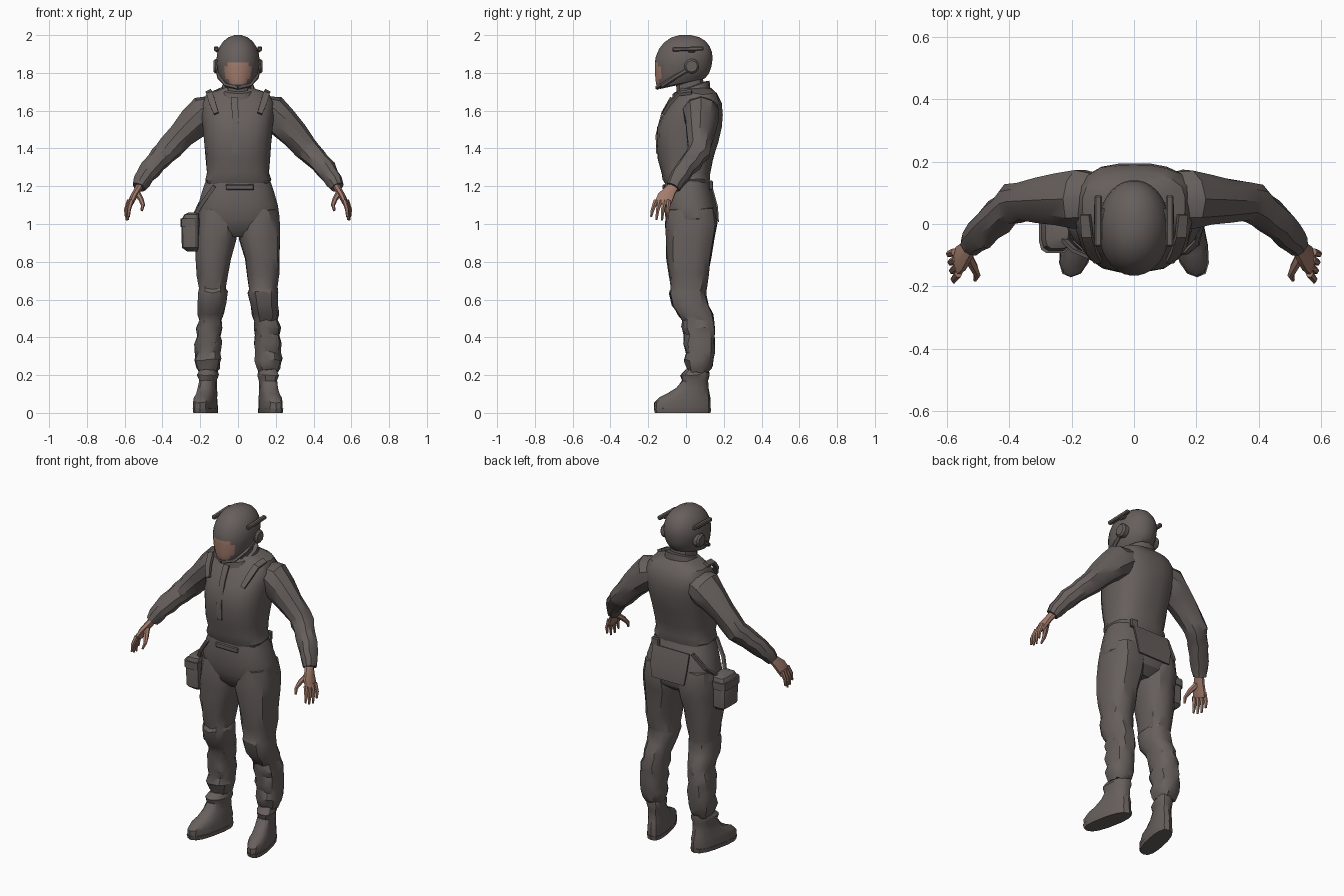
import bpy, bmesh, math, random
from mathutils import Vector

random.seed(4)


def material(name, rgb):
    m = bpy.data.materials.new(name)
    m.diffuse_color = (*rgb, 1)
    return m


SUIT = material("grey_brown_cloth", (0.135, 0.115, 0.108))
SKIN = material("skin", (0.36, 0.20, 0.15))


def skin_rings(name, rings, mat, angle=32):
    """Join rings of points into a closed, capped tube."""
    bm = bmesh.new()
    vs = [[bm.verts.new(p) for p in r] for r in rings]
    n = len(vs[0])
    for a, b in zip(vs, vs[1:]):
        for i in range(n):
            j = (i + 1) % n
            bm.faces.new((a[i], a[j], b[j], b[i]))
    bm.faces.new(vs[0])
    bm.faces.new(vs[-1])
    bmesh.ops.recalc_face_normals(bm, faces=bm.faces)
    me = bpy.data.meshes.new(name)
    bm.to_mesh(me)
    bm.free()
    me.materials.append(mat)
    ob = bpy.data.objects.new(name, me)
    bpy.context.collection.objects.link(ob)
    bpy.ops.object.select_all(action='DESELECT')
    bpy.context.view_layer.objects.active = ob
    ob.select_set(True)
    bpy.ops.object.shade_smooth_by_angle(angle=math.radians(angle))
    return ob


def spow(v, e):
    return math.copysign(abs(v) ** e, v)


def stack(name, rows, mat=SUIT, n=16, power=2.4, side=1, slope=0, shear=0, jitter=0):
    """Rows of z, x0, x1, y0, y1 drawn as rounded cross-sections."""
    rings = []
    for k, (z, x0, x1, y0, y1) in enumerate(rows):
        ring = []
        for i in range(n):
            a = 2 * math.pi * (i + 0.5) / n
            x = (x0 + x1) / 2 + (x1 - x0) / 2 * spow(math.cos(a), 2 / power)
            y = (y0 + y1) / 2 + (y1 - y0) / 2 * spow(math.sin(a), 2 / power)
            zz = z + slope * y * (1 - k / (len(rows) - 1) if slope < 0.3 else 1)
            j = [random.uniform(-jitter, jitter) for _ in range(3)]
            ring.append((side * (x + shear * y) + j[0], y + j[1], zz + j[2] * 1.5))
        rings.append(ring)
    return skin_rings(name, rings, mat)


def tube(name, rows, mat=SUIT, n=10, side=1, jitter=0):
    """Rows of x, y, z, radius along y, radius across, swept along a path."""
    pts = [Vector(r[:3]) for r in rows]
    rings = []
    for k, p in enumerate(pts):
        t = (pts[min(k + 1, len(pts) - 1)] - pts[max(k - 1, 0)]).normalized()
        u = Vector((0, 1, 0))
        u = (u - t * u.dot(t)).normalized()
        v = t.cross(u)
        ring = []
        for i in range(n):
            a = 2 * math.pi * (i + 0.5) / n
            f = 1 + random.uniform(-jitter, jitter)
            q = p + u * rows[k][3] * math.cos(a) * f + v * rows[k][4] * math.sin(a) * f
            ring.append((q.x * side, q.y, q.z))
        rings.append(ring)
    return skin_rings(name, rings, mat)


def box(name, c, d, tilt=0, bevel=0.005):
    bpy.ops.mesh.primitive_cube_add(size=1, location=c, rotation=(tilt, 0, 0))
    ob = bpy.context.object
    ob.name, ob.scale = name, d
    bpy.ops.object.transform_apply(location=False, rotation=False)
    ob.data.materials.append(SUIT)
    b = ob.modifiers.new("bevel", 'BEVEL')
    b.width, b.segments = bevel, 1
    return ob


def sym(rows):
    return [(z, -w, w, a, b) for z, w, a, b in rows]


# Overall: hips and chest, with a blouse fold over the waist
stack("hips", sym([(.93, .10, -.05, .10), (.97, .19, -.09, .15), (1.03, .223, -.11, .17),
                   (1.10, .213, -.12, .16), (1.18, .19, -.118, .138), (1.24, .168, -.11, .12)]), n=20)
stack("chest", sym([(1.19, .158, -.10, .11), (1.235, .176, -.125, .128), (1.27, .164, -.128, .128),
                    (1.34, .17, -.148, .143), (1.43, .178, -.157, .17), (1.51, .185, -.153, .19),
                    (1.58, .192, -.122, .199), (1.64, .194, -.082, .19), (1.69, .165, -.045, .165),
                    (1.72, .09, -.03, .13)]), n=20, power=2.6, jitter=.003)
stack("collar", sym([(1.62, .115, -.08, .13), (1.67, .098, -.075, .128), (1.715, .085, -.07, .125),
                     (1.72, .06, -.05, .10)]), n=14, slope=.35)
box("waist_tab", (.01, -.118, 1.195), (.15, .012, .03))
box("back_clasp", (.11, .132, 1.205), (.05, .02, .05))
tube("front_flap", [(-.015, -.153, 1.37, .006, .022), (-.015, -.157, 1.47, .006, .022),
                    (-.015, -.126, 1.59, .006, .024), (-.02, -.08, 1.67, .006, .026)], n=4)
tube("seat_panel", [(0, .138, 1.19, .006, .17), (0, .165, 1.09, .006, .17), (0, .17, 1.01, .006, .15)], n=4)

for s, tag in ((1, "left"), (-1, "right")):
    # Trouser leg with thigh, knee patch and gathered calf
    stack(tag + "_leg", [(1.08, .02, .212, -.10, .15), (1.0, .004, .226, -.108, .165),
                         (.92, .008, .225, -.105, .15), (.82, .035, .223, -.102, .132),
                         (.73, .05, .218, -.09, .118), (.66, .06, .208, -.078, .108),
                         (.64, .052, .213, -.09, .106), (.57, .062, .212, -.076, .118),
                         (.52, .076, .216, -.04, .142), (.49, .085, .21, -.022, .146),
                         (.45, .085, .226, -.022, .155), (.41, .092, .222, -.01, .154),
                         (.37, .086, .23, -.014, .156), (.32, .094, .226, 0, .152),
                         (.28, .09, .233, -.01, .146), (.24, .097, .222, .005, .138),
                         (.215, .11, .21, .015, .12)], side=s, n=14, jitter=.005)
    # Boot with ankle shaft, toe and sole
    stack(tag + "_boot", [(.022, .115, .222, -.168, .13), (.055, .115, .222, -.168, .13),
                          (.08, .118, .22, -.145, .128), (.10, .12, .218, -.10, .124),
                          (.13, .122, .215, -.05, .118), (.17, .124, .212, -.022, .118),
                          (.20, .116, .222, -.03, .126), (.23, .125, .21, 0, .12)],
          side=s, shear=-.2, n=14, power=2.6, jitter=.002)
    stack(tag + "_sole", [(0, .115, .222, -.165, .13), (.024, .112, .225, -.171, .133)],
          side=s, shear=-.2, n=14, power=2.6)
    # Sleeve, creased below the elbow
    tube(tag + "_sleeve", [(.11, .075, 1.615, .09, .07), (.175, .08, 1.585, .098, .098),
                           (.235, .078, 1.535, .087, .086), (.30, .075, 1.47, .072, .072),
                           (.36, .072, 1.405, .062, .066), (.385, .065, 1.375, .066, .062),
                           (.41, .045, 1.35, .055, .06), (.435, .025, 1.325, .06, .055),
                           (.465, -.005, 1.29, .05, .058), (.49, -.03, 1.255, .053, .048),
                           (.51, -.05, 1.225, .043, .047), (.525, -.068, 1.195, .04, .036)],
         side=s, jitter=.07)
    # Hand: palm, four fingers and thumb
    tube(tag + "_palm", [(.515, -.058, 1.21, .028, .022), (.535, -.085, 1.175, .034, .02),
                         (.555, -.11, 1.14, .046, .019), (.57, -.125, 1.105, .044, .014)],
         SKIN, 8, s)
    for i in range(4):
        y = -.159 + i * .023
        d = (.02, .004, 0, .02)[i]
        tube(tag + "_finger_%d" % (i + 1),
             [(.563 + i * .004, y, 1.125, .013, .013), (.578 + i * .005, y - .018 + i * .004, 1.075, .011, .011),
              (.578 + i * .005, y - .026 + i * .006, 1.018 + d, .006, .006)], SKIN, 6, s)
    tube(tag + "_thumb", [(.535, -.10, 1.165, .017, .017), (.513, -.14, 1.13, .015, .014),
                          (.503, -.165, 1.10, .011, .011), (.51, -.18, 1.07, .006, .006)], SKIN, 6, s)
    # Shoulder flap, and helmet side fittings
    tube(tag + "_shoulder_flap", [(.155, .03, 1.70, .012, .022), (.15, -.04, 1.69, .012, .024),
                                  (.135, -.088, 1.64, .012, .024), (.115, -.12, 1.585, .01, .018)], n=4, side=s)
    bpy.ops.mesh.primitive_cylinder_add(vertices=8, radius=.042, depth=.045,
                                        location=(s * .106, .03, 1.835), rotation=(0, math.pi / 2, 0))
    cup = bpy.context.object
    cup.name = tag + "_ear_cup"
    cup.data.materials.append(SUIT)
    bv = cup.modifiers.new("bevel", 'BEVEL')
    bv.width, bv.segments = .01, 1
    box(tag + "_helmet_rail", (s * .115, .01, 1.927), (.024, .165, .022), .03)
    box(tag + "_rail_mount", (s * .103, .03, 1.918), (.03, .04, .02))
    tube(tag + "_chin_strap", [(.108, .02, 1.82, .014, .012), (.098, -.06, 1.775, .014, .012),
                               (.062, -.125, 1.735, .013, .011), (0, -.152, 1.722, .012, .012)], n=6, side=s)

# Helmet shell with the face opening coloured by an oval rule
helmet = stack("helmet", sym([(1.745, .055, -.135, .075), (1.75, .078, -.152, .10),
                              (1.77, .091, -.159, .118), (1.79, .101, -.162, .128),
                              (1.81, .107, -.164, .134), (1.83, .111, -.165, .138),
                              (1.85, .114, -.166, .14), (1.87, .115, -.166, .141),
                              (1.90, .111, -.16, .138), (1.935, .10, -.143, .125),
                              (1.965, .08, -.117, .104), (1.988, .052, -.08, .07),
                              (2.0, .018, -.035, .025)]), n=32, power=2.05, slope=.22)
helmet.data.materials.append(SKIN)
for p in helmet.data.polygons:
    c = p.center
    if c.y < -.08 and (c.x / .07) ** 2 + ((c.z - 1.80) / .068) ** 2 < 1:
        p.material_index = 1
# Neck under the helmet
stack("neck", sym([(1.68, .07, -.05, .10), (1.80, .065, -.06, .09)]), n=12)

# Hip pouch with lid and hanging straps
stack("hip_pouch", [(.855, -.27, -.215, -.06, .04), (.875, -.298, -.205, -.085, .06),
                    (1.02, -.302, -.205, -.09, .065), (1.05, -.285, -.205, -.08, .055),
                    (1.06, -.265, -.21, -.06, .04)], n=12, power=4)
stack("pouch_lid", [(.985, -.306, -.203, -.095, .07), (1.028, -.306, -.203, -.095, .07)], n=12, power=4)
tube("front_pouch_strap", [(-.225, -.05, 1.05, .008, .014), (-.19, -.085, 1.11, .008, .014),
                           (-.125, -.112, 1.20, .008, .014)], n=4)
tube("back_pouch_strap", [(-.228, .03, 1.05, .008, .014), (-.20, .10, 1.11, .008, .014),
                          (-.13, .125, 1.19, .008, .014)], n=4)
